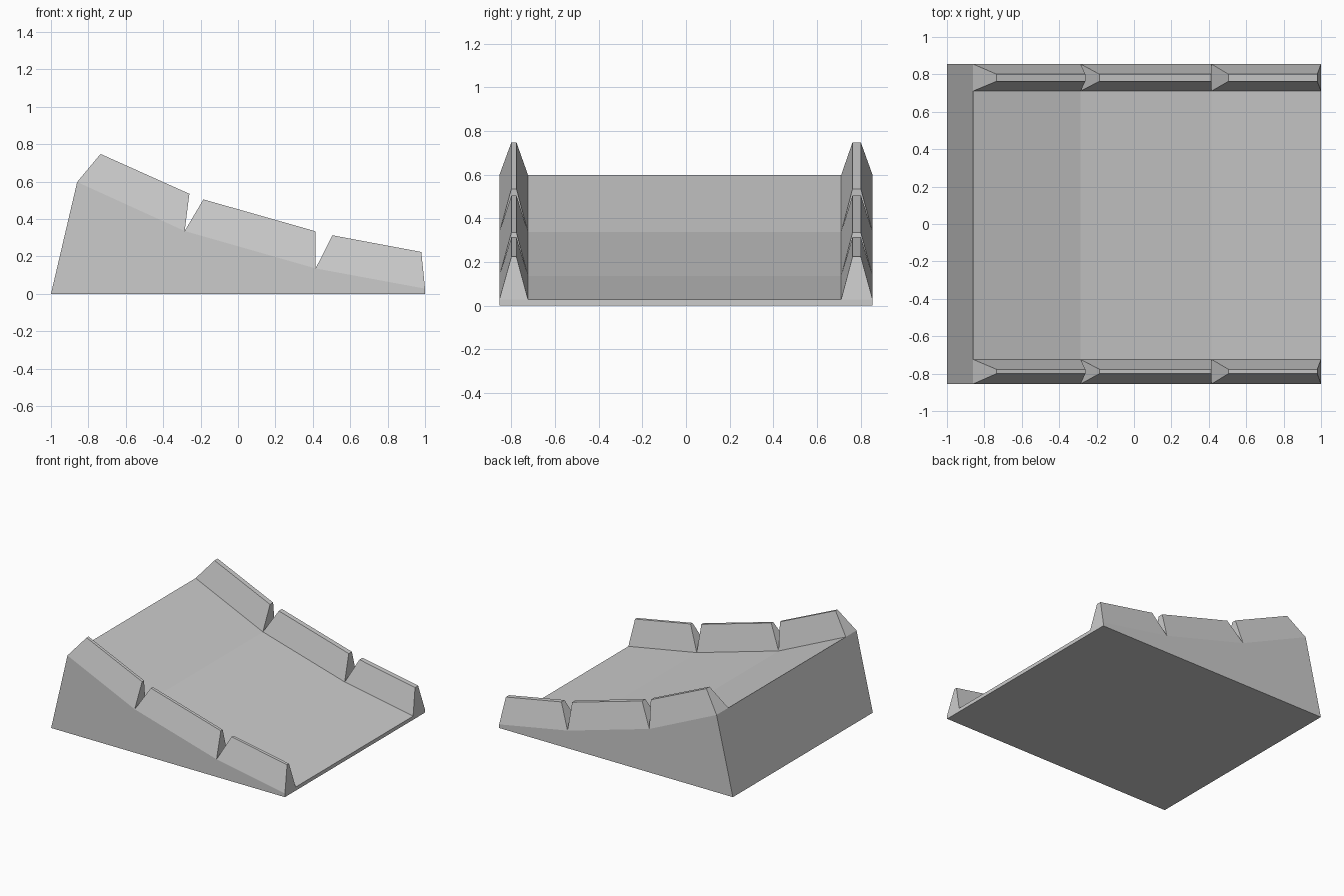
import bpy, bmesh
from mathutils import Vector

if "Cube" in bpy.data.objects:
    bpy.data.objects.remove(bpy.data.objects["Cube"])

HALF = 0.855
PROFILE = [(-1, 0), (1, 0), (1, 0.028), (0.415, 0.136), (-0.285, 0.336), (-0.86, 0.598)]
# Curb block ridges: (x, z) at the high end and the low end, from left to right
RIDGES = [((-0.735, 0.748), (-0.26, 0.535)),
          ((-0.185, 0.505), (0.413, 0.335)),
          ((0.505, 0.313), (0.98, 0.224))]
# Curbs across y: base low, base high, ridge low, ridge high
CURBS = [(-HALF, -0.724, -0.80, -0.777), (0.711, HALF, 0.763, 0.801)]

bm = bmesh.new()

# Ramp body: side profile extruded across the width
side = bm.faces.new([bm.verts.new((x, -HALF, z)) for x, z in PROFILE])
ext = bmesh.ops.extrude_face_region(bm, geom=[side], use_keep_orig=True)
bmesh.ops.translate(bm, vec=(0, 2 * HALF, 0),
                    verts=[g for g in ext["geom"] if isinstance(g, bmesh.types.BMVert)])
bmesh.ops.recalc_face_normals(bm, faces=bm.faces[:])

# Cut the deck into a roadway and two curb strips
for y in (CURBS[0][1], CURBS[1][0]):
    bmesh.ops.bisect_plane(bm, geom=bm.verts[:] + bm.edges[:] + bm.faces[:],
                           plane_co=(0, y, 0), plane_no=(0, 1, 0))
bm.normal_update()


def raise_block(face, ridge, curb):
    """Turn one deck face into a tapered curb block."""
    bmesh.ops.inset_individual(bm, faces=[face], thickness=0.01)
    c = face.calc_center_median()
    for v in face.verts:
        x, z = ridge[0] if v.co.x < c.x else ridge[1]
        v.co = Vector((x, curb[2] if v.co.y < c.y else curb[3], z))


# Curb blocks: three on each side of the deck
jobs = []
for f in bm.faces:
    c = f.calc_center_median()
    if f.normal.z > 0.7:
        for curb in CURBS:
            if curb[0] < c.y < curb[1]:
                i = 0 if c.x < -0.285 else 1 if c.x < 0.415 else 2
                jobs.append((f, RIDGES[i], curb))
for job in jobs:
    raise_block(*job)

bmesh.ops.recalc_face_normals(bm, faces=bm.faces[:])
mesh = bpy.data.meshes.new("ramp_with_curbs")
bm.to_mesh(mesh)
bm.free()
bpy.context.collection.objects.link(bpy.data.objects.new("ramp_with_curbs", mesh))
